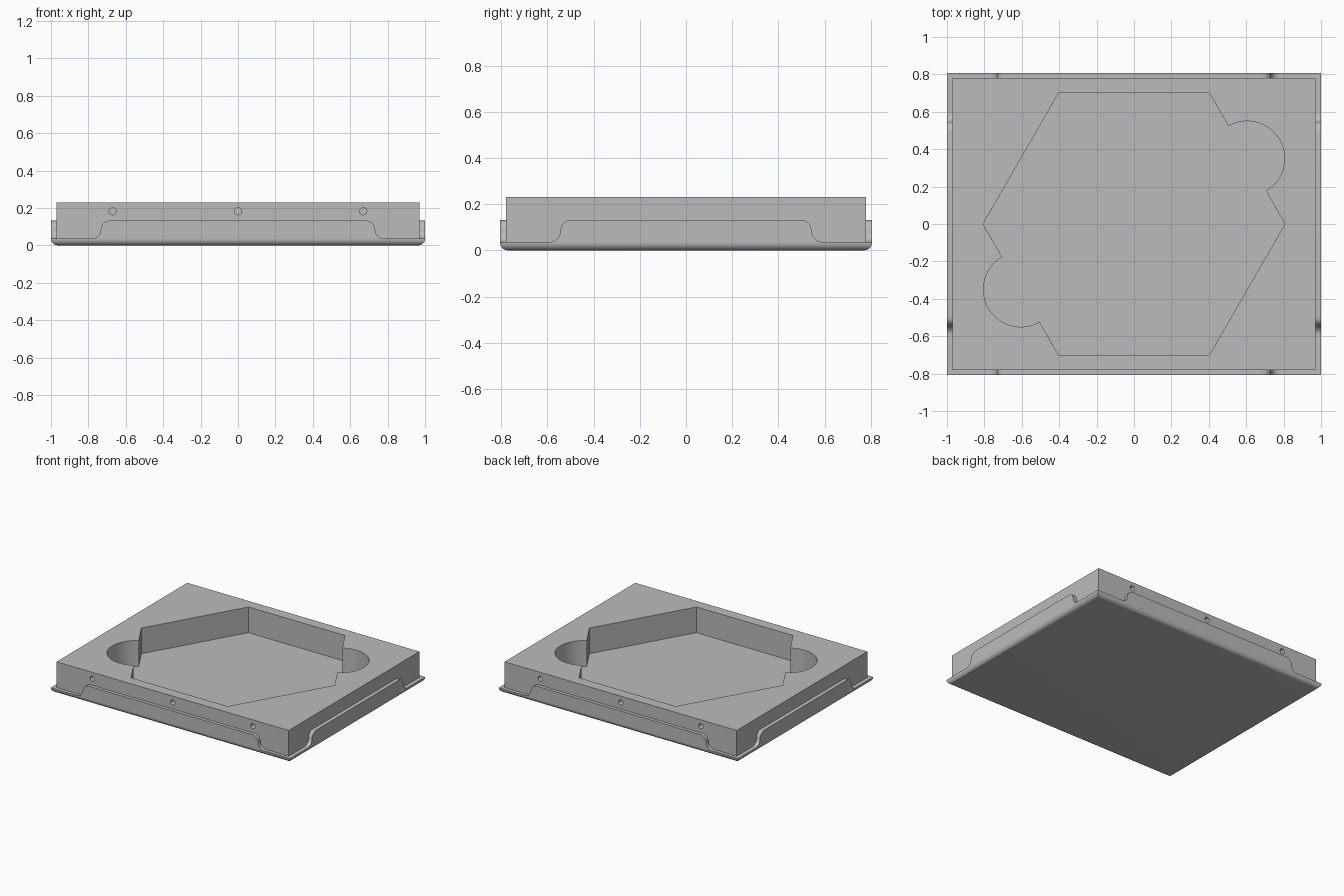
import bpy, bmesh
from math import cos, sin, radians, pi
from mathutils import Matrix, Vector

cube = bpy.data.objects.get("Cube")
if cube:
    bpy.data.objects.remove(cube, do_unlink=True)

HX, HY = 1.0, 0.806          # tray half sizes
BX, BY = 0.97, 0.78          # block half sizes
FLOOR, TAB_TOP, TOP = 0.036, 0.132, 0.23

grey = bpy.data.materials.new("plain grey")
grey.use_nodes = True
grey.diffuse_color = (0.5, 0.5, 0.5, 1)
grey.node_tree.nodes["Principled BSDF"].inputs["Base Color"].default_value = (0.5, 0.5, 0.5, 1)


def finish(name, bm, smooth=False):
    bmesh.ops.recalc_face_normals(bm, faces=bm.faces)
    mesh = bpy.data.meshes.new(name)
    bm.to_mesh(mesh)
    bm.free()
    mesh.materials.append(grey)
    obj = bpy.data.objects.new(name, mesh)
    bpy.context.collection.objects.link(obj)
    if smooth:
        bpy.ops.object.select_all(action='DESELECT')
        obj.select_set(True)
        bpy.context.view_layer.objects.active = obj
        bpy.ops.object.shade_smooth_by_angle(angle=radians(35))
    return obj


def box(hx, hy, z0, z1):
    bm = bmesh.new()
    bmesh.ops.create_cube(bm, size=1)
    bmesh.ops.scale(bm, vec=(2 * hx, 2 * hy, z1 - z0), verts=bm.verts)
    bmesh.ops.translate(bm, vec=(0, 0, (z0 + z1) / 2), verts=bm.verts)
    return bm


def prism(points, direction):
    bm = bmesh.new()
    face = bm.faces.new([bm.verts.new(p) for p in points])
    new = bmesh.ops.extrude_face_region(bm, geom=[face])["geom"]
    bmesh.ops.translate(bm, vec=direction,
                        verts=[v for v in new if isinstance(v, bmesh.types.BMVert)])
    return bm


def arc(cx, cy, r, start, end, steps):
    angles = [radians(start + (end - start) * i / steps) for i in range(steps + 1)]
    return [(cx + r * cos(a), cy + r * sin(a)) for a in angles]


def cut(obj, cutter):
    mod = obj.modifiers.new("cut", 'BOOLEAN')
    mod.operation, mod.solver, mod.object = 'DIFFERENCE', 'EXACT', cutter
    bpy.ops.object.select_all(action='DESELECT')
    obj.select_set(True)
    bpy.context.view_layer.objects.active = obj
    bpy.ops.object.modifier_apply(modifier=mod.name)
    bpy.data.objects.remove(cutter, do_unlink=True)


# Tray floor with rounded lower edges and mitred corners
bm = box(HX, HY, 0, FLOOR)
low = [e for e in bm.edges if all(v.co.z < 0.001 for v in e.verts)]
bmesh.ops.bevel(bm, geom=low, offset=FLOOR - 0.001, segments=8, profile=0.5, affect='EDGES')
finish("tray_floor", bm, smooth=True)


# Raised tray flanges with S-shaped ends
def flange(name, middle, depth, thick, turn):
    r = (TAB_TOP - FLOOR) / 2
    half = arc(middle + r, FLOOR + r, r, 270, 180, 8)
    half += arc(middle - r, TAB_TOP - r, r, 0, 90, 8)
    outline = half + [(-u, z) for u, z in reversed(half)]
    bm = prism([(u, -depth, z) for u, z in outline], (0, thick, 0))
    bm.transform(Matrix.Rotation(turn, 4, 'Z'))
    finish(name, bm, smooth=True)


flange("front_flange", 0.733, HY, HY - BY, 0)
flange("back_flange", 0.733, HY, HY - BY, pi)
flange("left_flange", 0.544, HX, HX - BX, pi / 2)
flange("right_flange", 0.544, HX, HX - BX, -pi / 2)

# Block with a hexagonal pocket that has two finger scoops
block = finish("block", box(BX, BY, FLOOR - 0.004, TOP))
half = [(0.807, 0)] + arc(0.605, 0.35, 0.2, -60, 120, 32) + [(0.403, 0.7)]
half += [(-0.403, 0.7)]
outline = half + [(-x, -y) for x, y in half[:-1]] + [(0.403, -0.7)]
cut(block, finish("pocket_cutter", prism([(x, y, -0.1) for x, y in outline], (0, 0, 0.5))))

# Shallow round holes along the front and back faces
for side in (-1, 1):
    for x in (-0.67, 0, 0.67):
        bm = bmesh.new()
        bmesh.ops.create_cone(bm, cap_ends=True, segments=24, radius1=0.019, radius2=0.019, depth=0.08)
        bm.transform(Matrix.Translation(Vector((x, side * BY, 0.182))) @ Matrix.Rotation(pi / 2, 4, 'X'))
        cut(block, finish("hole_cutter", bm))

bpy.ops.object.select_all(action='DESELECT')
block.select_set(True)
bpy.context.view_layer.objects.active = block
bpy.ops.object.shade_smooth_by_angle(angle=radians(30))
